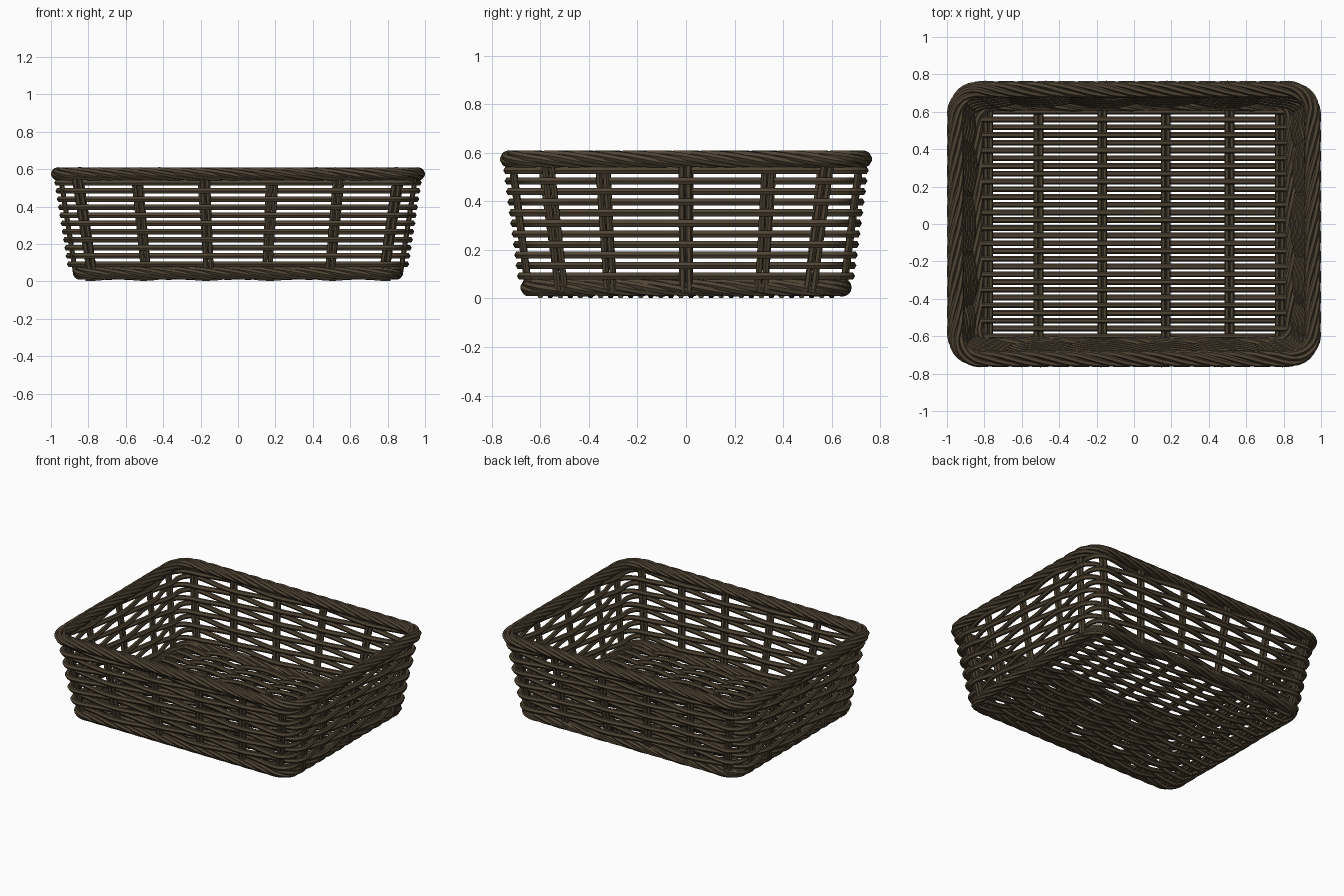
import bpy
from math import pi, sin, cos
from mathutils import Vector

cube = bpy.data.objects.get("Cube")
if cube:
    bpy.data.objects.remove(cube)

# One dark willow brown for every part
willow = bpy.data.materials.new("dark_willow")
willow.use_nodes = True
colour = (0.080, 0.058, 0.034, 1)
willow.diffuse_color = colour
bsdf = willow.node_tree.nodes["Principled BSDF"]
bsdf.inputs["Base Color"].default_value = colour
bsdf.inputs["Roughness"].default_value = 0.8

UP = Vector((0, 0, 1))
FRONT_STAKES = (-0.9, -0.575, -0.19, 0.19, 0.575, 0.9)   # share of half width
SIDE_STAKES = (-0.8, -0.475, 0, 0.475, 0.8)              # share of half depth


def rods(name, paths, radius, closed=False):
    """Sweep six-sided rods along point lists and join them in one mesh."""
    curve = bpy.data.curves.new(name, "CURVE")
    curve.dimensions = "3D"
    curve.bevel_depth = radius
    curve.bevel_resolution = 1
    curve.use_fill_caps = True
    for path in paths:
        spline = curve.splines.new("POLY")
        spline.points.add(len(path) - 1)
        for point, co in zip(spline.points, path):
            point.co = (*co, 1)
        spline.use_cyclic_u = closed
    temp = bpy.data.objects.new(name + "_path", curve)
    mesh = bpy.data.meshes.new_from_object(temp)
    bpy.data.objects.remove(temp)
    bpy.data.curves.remove(curve)
    mesh.name = name
    mesh.materials.clear()
    mesh.materials.append(willow)
    mesh.polygons.foreach_set("use_smooth", [False] * len(mesh.polygons))
    obj = bpy.data.objects.new(name, mesh)
    bpy.context.collection.objects.link(obj)
    return obj


def ring(hx, hy, r, count):
    """Evenly spaced (position, outward normal) pairs on a rounded rectangle."""
    sides = [(hx - r, hy), (hy - r, hx)] * 2
    arc = pi * r / 2
    total = sum(2 * half + arc for half, _ in sides)
    samples = []
    for i in range(count):
        s = total * i / count
        for k, (half, offset) in enumerate(sides):
            along = Vector((cos(k * pi / 2), sin(k * pi / 2), 0))
            out = Vector((along.y, -along.x, 0))
            if s < 2 * half:
                samples.append((along * (s - half) + out * offset, out))
                break
            s -= 2 * half
            if s < arc:
                normal = out * cos(s / r) + along * sin(s / r)
                samples.append((along * half + out * (offset - r) + normal * r, normal))
                break
            s -= arc
    return samples


def wall_ring(z):
    """Wall outline and the sample index of each upright at a height."""
    hx, hy = 0.862 + 0.155 * z, 0.645 + 0.13 * z
    samples = ring(hx, hy, 0.11, 264)
    targets = [Vector((x * hx, e * hy, 0)) for x in FRONT_STAKES for e in (-1, 1)]
    targets += [Vector((e * hx, y * hy, 0)) for y in SIDE_STAKES for e in (-1, 1)]
    marks = sorted(min(range(len(samples)), key=lambda i: (samples[i][0] - t).length)
                   for t in targets)
    return samples, marks


def wave(position, marks):
    """Swing between +1 and -1 from each mark to the next."""
    for j, (a, b) in enumerate(zip(marks, marks[1:])):
        if a <= position <= b:
            return cos(pi * (j + (position - a) / (b - a)))
    return 1 if position < marks[0] else cos(pi * (len(marks) - 1))


def twisted_border(name, hx, hy, r, z, wide, high, turns, strands=6):
    """Rope-like border of strands wound around a rounded rectangle."""
    samples = ring(hx, hy, r, 260)
    paths = []
    for k in range(strands):
        path = []
        for i, (p, n) in enumerate(samples):
            a = 2 * pi * (k / strands - turns * i / len(samples))
            path.append(p + n * wide * cos(a) + UP * (z + high * sin(a)))
        paths.append(path)
    rods(name, paths, 0.016, True)


# Twisted top rim and foot border
twisted_border("top_rim", 0.954, 0.72, 0.13, 0.574, 0.030, 0.021, 10)
twisted_border("foot_border", 0.842, 0.642, 0.09, 0.045, 0.024, 0.021, 9)

# Wall weavers, passing in and out of the uprights on alternate rows
ROWS = 11
weavers = []
for row in range(ROWS):
    z = 0.092 + 0.0435 * row
    samples, marks = wall_ring(z)
    size = len(samples)
    cycle = marks + [marks[0] + size]
    path = []
    for i, (p, n) in enumerate(samples):
        position = i if i >= marks[0] else i + size
        swing = 0.022 * wave(position, cycle) * (-1) ** row
        path.append(p + n * swing + UP * z)
    weavers.append(path)
rods("wall_weavers", weavers, 0.017, True)

# Paired wall uprights
low, low_marks = wall_ring(0.03)
high, high_marks = wall_ring(0.575)
uprights = []
for a, b in zip(low_marks, high_marks):
    for side in (-1, 1):
        ends = []
        for (p, n), z in ((low[a], 0.03), (high[b], 0.575)):
            ends.append(p + Vector((-n.y, n.x, 0)) * 0.014 * side + UP * z)
        uprights.append(ends)
rods("wall_uprights", uprights, 0.0135)

# Paired base spokes running front to back
SPOKES = (-0.78, -0.51, -0.17, 0.17, 0.51, 0.78)
spokes = [[Vector((x + dx, y, 0.036)) for y in (-0.64, 0.64)]
          for x in SPOKES for dx in (-0.013, 0.013)]
rods("base_spokes", spokes, 0.013)

# Base weavers running side to side, over and under the spokes
BASE_ROWS, STEPS = 30, 60
slats = []
for row in range(BASE_ROWS):
    y = -0.6 + 1.2 * row / (BASE_ROWS - 1)
    path = []
    for i in range(STEPS + 1):
        x = -0.815 + 1.63 * i / STEPS
        path.append(Vector((x, y, 0.036 + 0.02 * wave(x, SPOKES) * (-1) ** row)))
    slats.append(path)
rods("base_weavers", slats, 0.0155)
